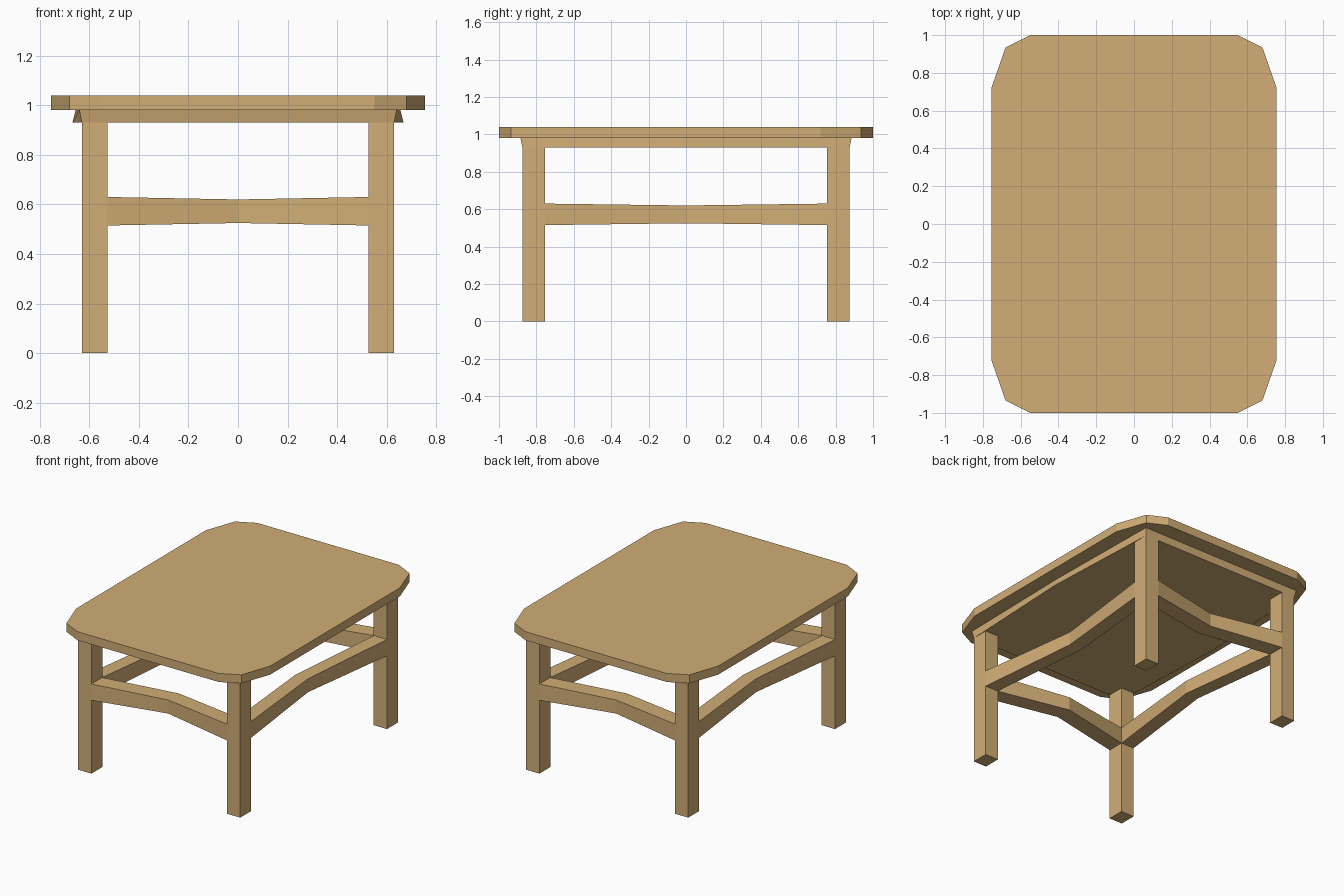
import bpy, bmesh

if "Cube" in bpy.data.objects:
    bpy.data.objects.remove(bpy.data.objects["Cube"])

wood = bpy.data.materials.new("wood")
wood.diffuse_color = (0.64, 0.42, 0.18, 1)
wood.use_nodes = True
wood.node_tree.nodes["Principled BSDF"].inputs["Base Color"].default_value = wood.diffuse_color


def loft(name, rings):
    """Skin a list of equal-length point rings and cap both ends."""
    bm = bmesh.new()
    rows = [[bm.verts.new(p) for p in ring] for ring in rings]
    n = len(rows[0])
    for a, b in zip(rows, rows[1:]):
        for i in range(n):
            j = (i + 1) % n
            bm.faces.new((a[i], a[j], b[j], b[i]))
    bm.faces.new(rows[0])
    bm.faces.new(rows[-1])
    bmesh.ops.recalc_face_normals(bm, faces=bm.faces)
    mesh = bpy.data.meshes.new(name)
    bm.to_mesh(mesh)
    bm.free()
    mesh.materials.append(wood)
    obj = bpy.data.objects.new(name, mesh)
    bpy.context.collection.objects.link(obj)
    return obj


def mirrored(quarter):
    """Full outline from the points of the +x +y corner."""
    half = quarter + [(-x, y) for x, y in reversed(quarter)]
    return half + [(-x, -y) for x, y in half]


def at(outline, z):
    return [(x, y, z) for x, y in outline]


# Table top with faceted corners
top = mirrored([(0.755, 0.72), (0.68, 0.935), (0.55, 1.0)])
loft("table_top", [at(top, 0.98), at(top, 1.04)])


# Support slab: sides bow outward, corners flare up to the top
def slab(cx, cy, mid):
    return [(mid, 0), (cx, cy), (-cx, cy), (-mid, 0), (-cx, -cy), (cx, -cy)]


loft("apron", [at(slab(0.63, 0.875, 0.668), 0.93),
               at(slab(0.64, 0.885, 0.655), 0.98)])

# Legs
X0, X1, Y0, Y1 = 0.527, 0.63, 0.755, 0.875
for sx, side in ((-1, "left"), (1, "right")):
    for sy, end in ((-1, "front"), (1, "back")):
        foot = [(sx * x, sy * y) for x, y in ((X0, Y0), (X1, Y0), (X1, Y1), (X0, Y1))]
        loft(f"{end}_{side}_leg", [at(foot, 0), at(foot, 0.93)])


# Stretchers: bent inward and slimmer at mid-span
def section(inner, outer, low, high):
    return [(inner, low), (outer, low), (outer, high), (inner, high)]


for s, side, end in ((-1, "left", "front"), (1, "right", "back")):
    tip, mid = section(X0, X1, 0.515, 0.63), section(0.445, 0.545, 0.525, 0.62)
    loft(f"{side}_stretcher", [[(s * d, y, z) for d, z in sec]
                               for y, sec in ((-Y0, tip), (0, mid), (Y0, tip))])
    tip, mid = section(Y0, Y1, 0.515, 0.63), section(0.655, 0.775, 0.525, 0.62)
    loft(f"{end}_stretcher", [[(x, s * d, z) for d, z in sec]
                              for x, sec in ((-X0, tip), (0, mid), (X0, tip))])
